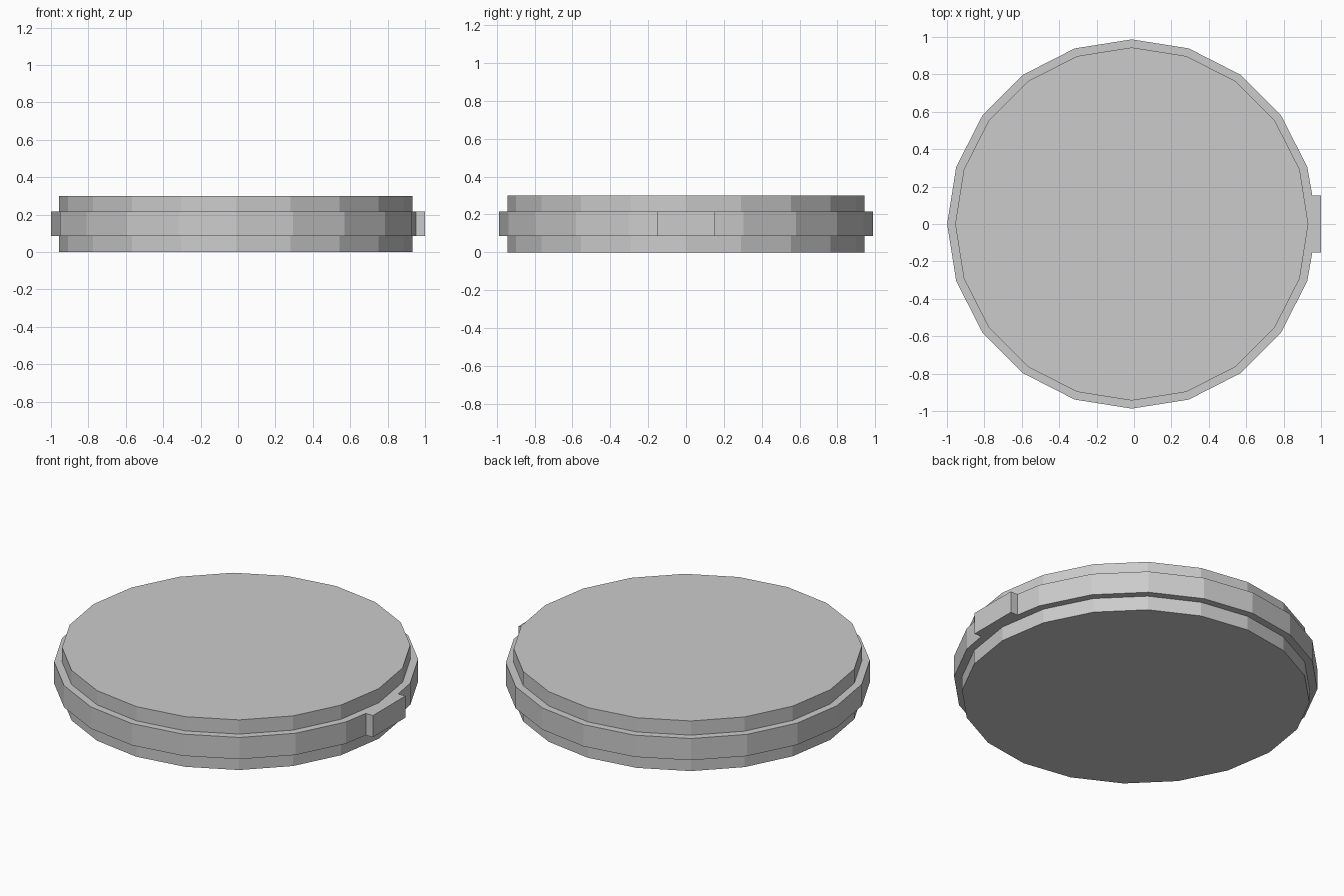
import bpy
import bmesh
from math import cos, sin, tau

cube = bpy.data.objects.get("Cube")
if cube:
    bpy.data.objects.remove(cube, do_unlink=True)

SIDES = 20
CENTER_X = -0.012

grey = bpy.data.materials.new("light_grey")
grey.use_nodes = True
color = (0.6, 0.6, 0.6, 1)
grey.diffuse_color = color
grey.node_tree.nodes["Principled BSDF"].inputs["Base Color"].default_value = color


def ring_points(radius, skip=0):
    """Regular outline, counter-clockwise, optionally without its first corners."""
    angles = [tau * i / SIDES for i in range(skip, SIDES)]
    return [(CENTER_X + radius * cos(a), radius * sin(a)) for a in angles]


def extrude_outline(name, outline, bottom, top):
    """Solid, flat-shaded slab with the given outline."""
    bm = bmesh.new()
    base = bm.faces.new([bm.verts.new((x, y, bottom)) for x, y in outline])
    result = bmesh.ops.extrude_face_region(bm, geom=[base], use_keep_orig=True)
    raised = [v for v in result["geom"] if isinstance(v, bmesh.types.BMVert)]
    bmesh.ops.translate(bm, verts=raised, vec=(0, 0, top - bottom))
    bmesh.ops.recalc_face_normals(bm, faces=bm.faces)
    mesh = bpy.data.meshes.new(name)
    bm.to_mesh(mesh)
    bm.free()
    mesh.materials.append(grey)
    obj = bpy.data.objects.new(name, mesh)
    bpy.context.collection.objects.link(obj)
    return obj


# Main disc
extrude_outline("disc", ring_points(0.944), 0, 0.3)

# Wider middle band, with a square tab replacing its corner on the +x side
tab = [(0.953, -0.153), (1, -0.153), (1, 0.153), (0.953, 0.153)]
extrude_outline("rim_with_tab", tab + ring_points(0.987, skip=1), 0.085, 0.215)
